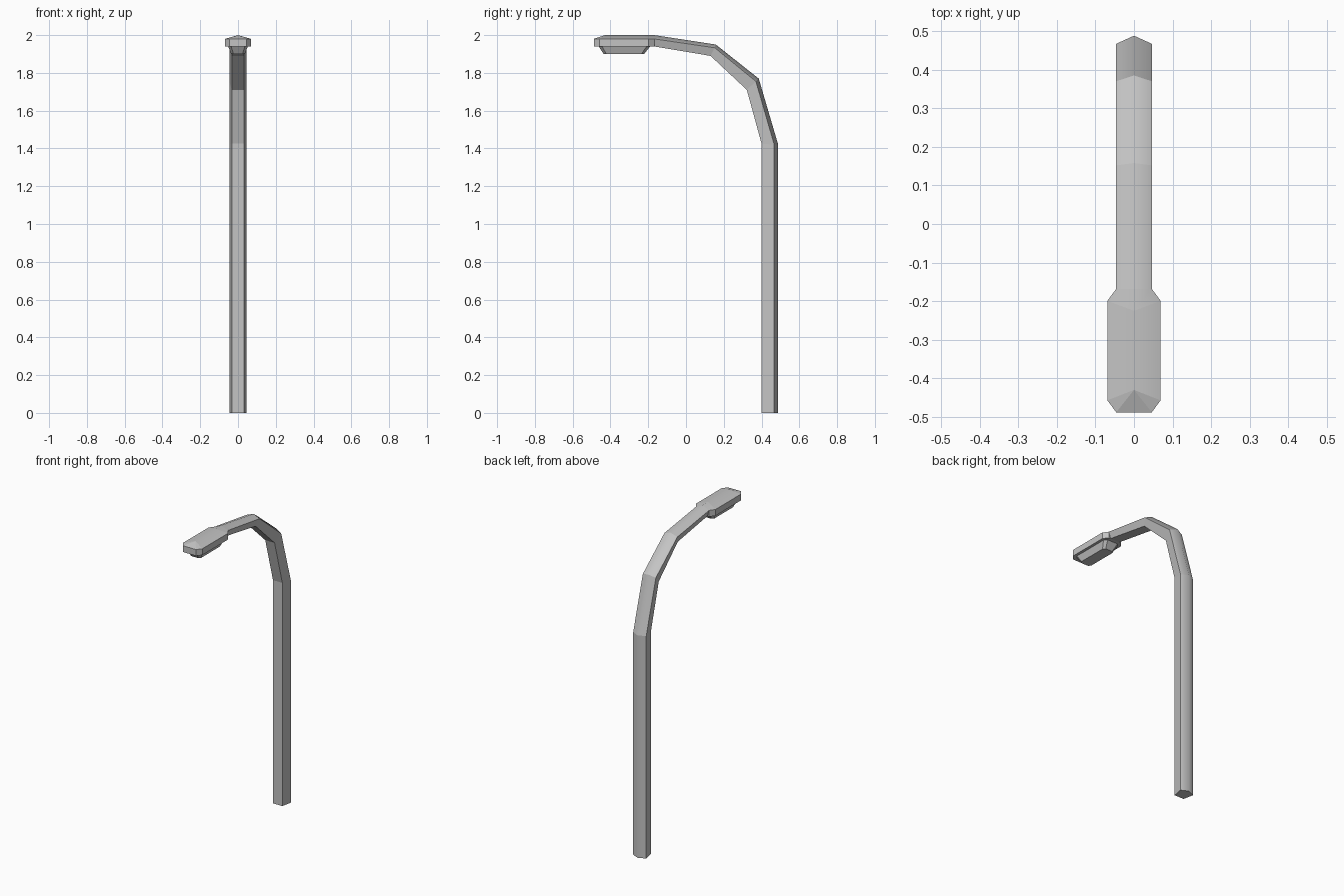
import bpy
import bmesh

cube = bpy.data.objects.get("Cube")
if cube:
    bpy.data.objects.remove(cube, do_unlink=True)

grey = bpy.data.materials.new("metal_grey")
grey.use_nodes = True
colour = (0.55, 0.55, 0.55, 1)
grey.diffuse_color = colour
grey.node_tree.nodes["Principled BSDF"].inputs["Base Color"].default_value = colour


def loft(bm, rings):
    """Join rings of points with quads and cap the first ring."""
    rows = [[bm.verts.new(p) for p in ring] for ring in rings]
    n = len(rows[0])
    bm.faces.new(rows[0])
    for a, b in zip(rows, rows[1:]):
        for i in range(n):
            j = (i + 1) % n
            bm.faces.new((a[i], a[j], b[j], b[i]))
    return rows


def finish(bm, name):
    """Soften only the centre ridge and keep every other edge crisp."""
    bmesh.ops.recalc_face_normals(bm, faces=bm.faces)
    for f in bm.faces:
        f.smooth = True
    for e in bm.edges:
        e.smooth = all(abs(v.co.x) < 0.001 for v in e.verts)
    mesh = bpy.data.meshes.new(name)
    bm.to_mesh(mesh)
    bm.free()
    mesh.materials.append(grey)
    obj = bpy.data.objects.new(name, mesh)
    bpy.context.collection.objects.link(obj)


# Five-sided pole bending into the arm: (y, z) of ridge, shoulder, inner side
def pentagon(ridge, shoulder, inner):
    return [(0, *ridge), (0.046, *shoulder), (0.033, *inner),
            (-0.033, *inner), (-0.046, *shoulder)]


bm = bmesh.new()
rows = loft(bm, [
    pentagon((0.488, 0), (0.467, 0), (0.4, 0)),
    pentagon((0.488, 1.42), (0.467, 1.42), (0.4, 1.425)),
    pentagon((0.385, 1.77), (0.37, 1.755), (0.322, 1.71)),
    pentagon((0.158, 1.95), (0.152, 1.933), (0.13, 1.89)),
    pentagon((-0.168, 2), (-0.168, 1.98), (-0.168, 1.94)),
])
bm.faces.new(rows[-1])
finish(bm, "pole_and_arm")


# Lamp head: chamfered lens, rim and ridged roof
def octagon(width, end_width, back, front, cut, z):
    half = [(end_width, back), (width, back - cut),
            (width, front + cut), (end_width, front)]
    return [(x, y, z) for x, y in half] + [(-x, y, z) for x, y in reversed(half)]


bm = bmesh.new()
rows = loft(bm, [
    octagon(0.036, 0.024, -0.222, -0.436, 0.014, 1.9),
    octagon(0.052, 0.036, -0.19, -0.462, 0.018, 1.94),
    octagon(0.069, 0.046, -0.168, -0.488, 0.031, 1.94),
    octagon(0.069, 0.046, -0.168, -0.488, 0.031, 1.98),
])
rim = rows[-1]
back, middle, front = [bm.verts.new((0, y, 2)) for y in (-0.168, -0.225, -0.43)]
for a, b, c, d in (rim[:4], rim[:3:-1]):
    bm.faces.new((a, b, middle, back))
    bm.faces.new((b, c, front, middle))
    bm.faces.new((c, d, front))
bm.faces.new((rim[3], rim[4], front))
bm.faces.new((rim[7], rim[0], back))
finish(bm, "lamp_head")
